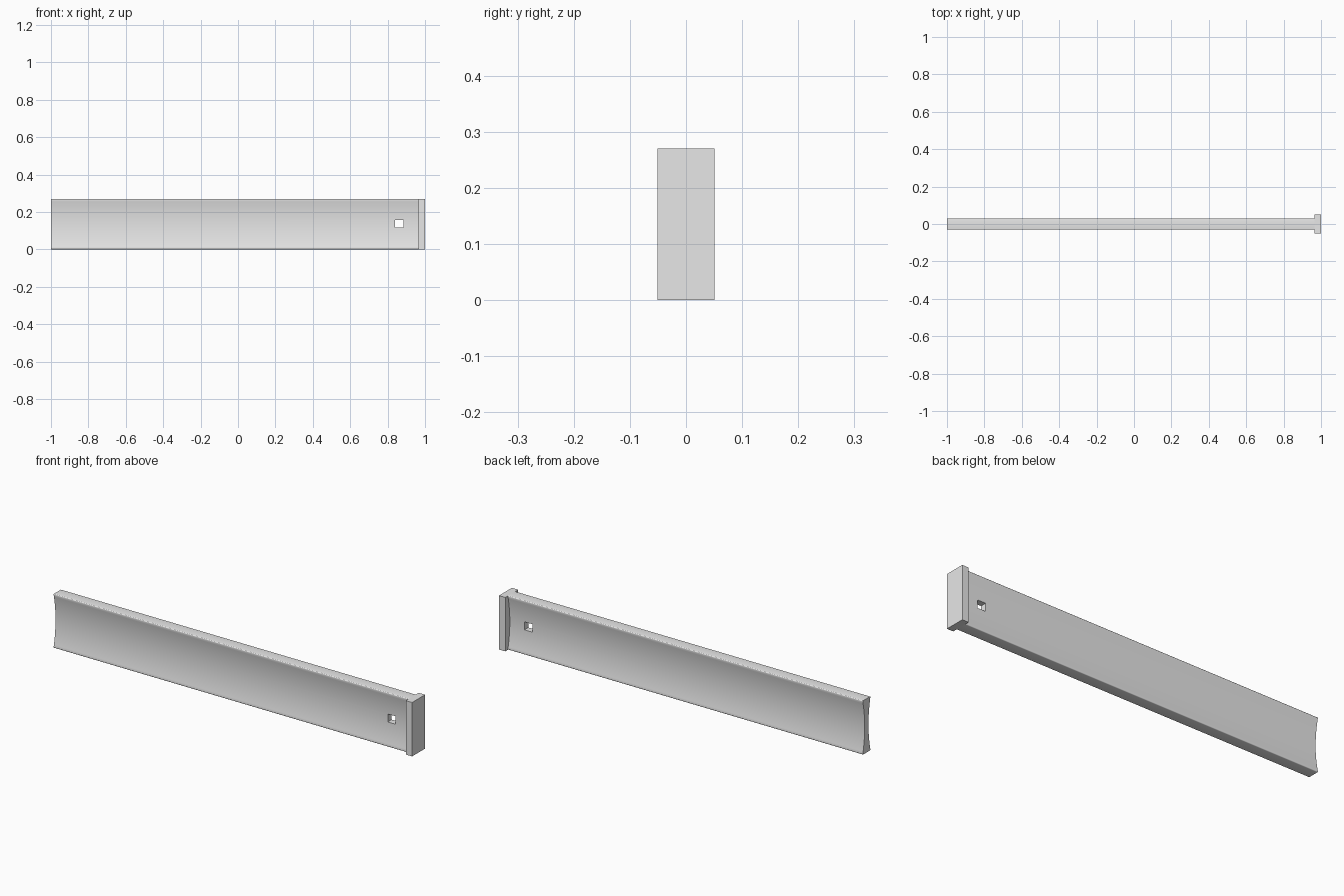
import bpy, bmesh, math

cube = bpy.data.objects.get("Cube")
if cube:
    bpy.data.objects.remove(cube, do_unlink=True)

HEIGHT = 0.27
HALF = 0.03       # half thickness at the rims
WAIST = 0.015     # half thickness at mid height
LIP = 0.004       # rounding radius of the rims
CAP_X = 0.965

grey = bpy.data.materials.new("plain_grey")
grey.use_nodes = True
grey.diffuse_color = (0.8, 0.8, 0.8, 1)
grey.node_tree.nodes["Principled BSDF"].inputs["Base Color"].default_value = (0.8, 0.8, 0.8, 1)


def finish(name, bm):
    bmesh.ops.recalc_face_normals(bm, faces=bm.faces)
    mesh = bpy.data.meshes.new(name)
    bm.to_mesh(mesh)
    bm.free()
    obj = bpy.data.objects.new(name, mesh)
    bpy.context.collection.objects.link(obj)
    mesh.materials.append(grey)
    return obj


def box(name, low, high):
    bm = bmesh.new()
    bmesh.ops.create_cube(bm, size=1)
    for v in bm.verts:
        v.co = [a + (c + 0.5) * (b - a) for a, b, c in zip(low, high, v.co)]
    return finish(name, bm)


# One side of the cross-section: rounded lower rim, hollow face, rounded upper rim
def side_profile(steps=24, corner=4):
    rim = []
    for i in range(corner + 1):
        a = math.pi / 2 * i / corner
        rim.append((HALF - LIP + LIP * math.sin(a), LIP - LIP * math.cos(a)))
    hollow = []
    for i in range(1, steps):
        t = 2 * i / steps - 1
        hollow.append((WAIST + (HALF - WAIST) * t * t,
                       HEIGHT / 2 + t * (HEIGHT / 2 - LIP)))
    return rim + hollow + [(y, HEIGHT - z) for y, z in reversed(rim)]


# Long bar, hollowed on both sides
side = side_profile()
outline = side + [(-y, z) for y, z in reversed(side)]
bm = bmesh.new()
face = bm.faces.new([bm.verts.new((-1, y, z)) for y, z in outline])
ends = bmesh.ops.extrude_face_region(bm, geom=[face])
moved = [g for g in ends["geom"] if isinstance(g, bmesh.types.BMVert)]
bmesh.ops.translate(bm, verts=moved, vec=(CAP_X + 1, 0, 0))
bar = finish("hollowed_bar", bm)

# Square hole through the bar near the cap
cutter = box("hole_cutter", (0.84, -0.1, 0.116), (0.884, 0.1, 0.156))
cutter.hide_render = True
cut = bar.modifiers.new("hole", 'BOOLEAN')
cut.operation = 'DIFFERENCE'
cut.solver = 'EXACT'
cut.object = cutter
bpy.context.view_layer.objects.active = bar
bar.select_set(True)
bpy.ops.object.modifier_apply(modifier=cut.name)
bpy.data.objects.remove(cutter, do_unlink=True)
bpy.ops.object.shade_smooth_by_angle(angle=math.radians(30))

# End cap plate
box("end_cap", (CAP_X, -0.051, 0), (1, 0.051, HEIGHT))
